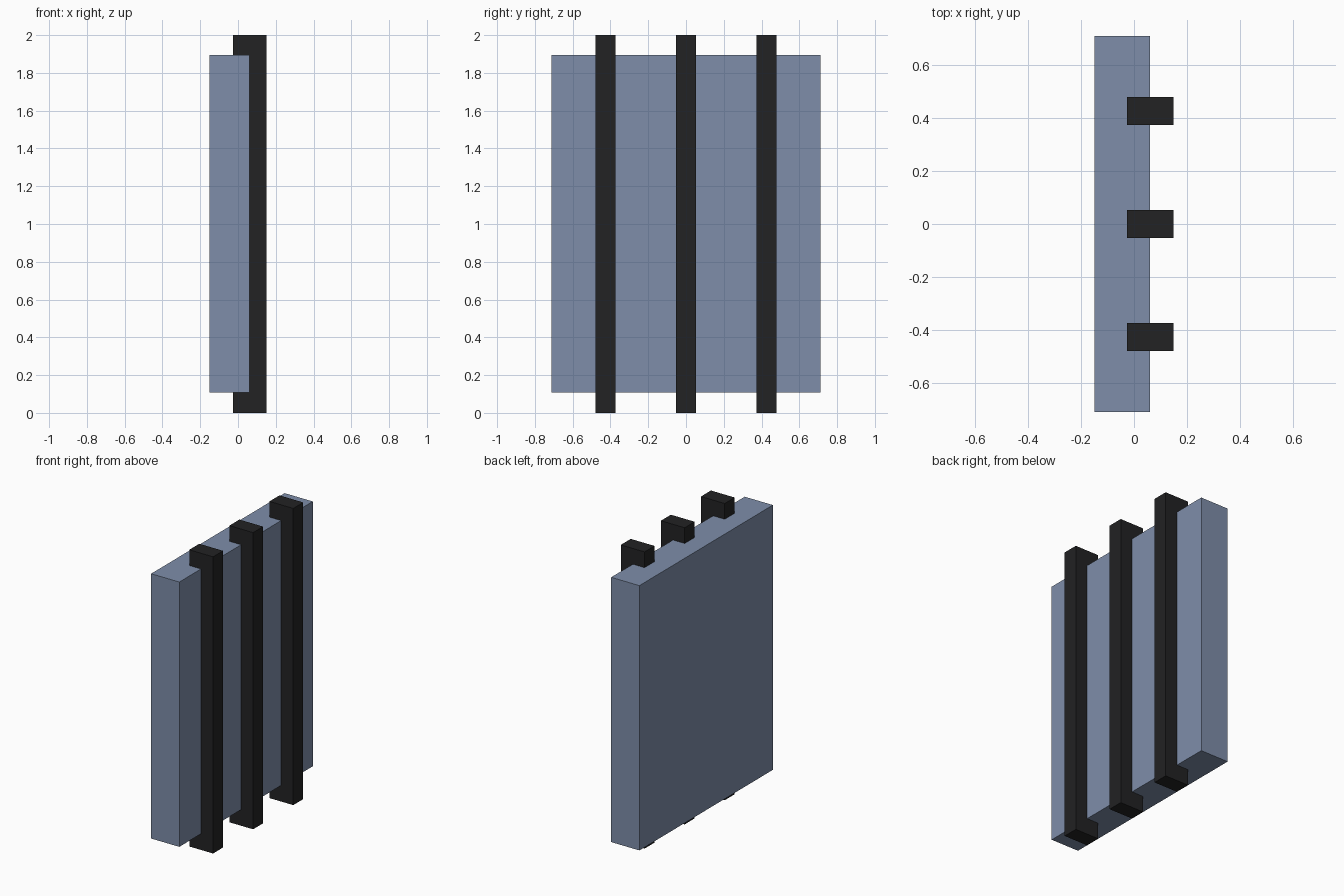
import bpy

if "Cube" in bpy.data.objects:
    bpy.data.objects.remove(bpy.data.objects["Cube"])


def material(name, rgb):
    m = bpy.data.materials.new(name)
    m.diffuse_color = (*rgb, 1.0)
    m.use_nodes = True
    m.node_tree.nodes["Principled BSDF"].inputs["Base Color"].default_value = m.diffuse_color
    return m


def box(name, lo, hi, mat):
    centre = [(a + b) / 2 for a, b in zip(lo, hi)]
    bpy.ops.mesh.primitive_cube_add(size=1, location=centre)
    ob = bpy.context.object
    ob.name = name
    ob.scale = [b - a for a, b in zip(lo, hi)]
    bpy.ops.object.transform_apply(location=False, rotation=False, scale=True)
    ob.data.materials.append(mat)
    return ob


blue = material("blue_grey", (0.21, 0.27, 0.40))
black = material("black", (0.016, 0.016, 0.017))

# Flat panel
box("panel", (-0.15, -0.711, 0.109), (0.06, 0.711, 1.894), blue)

# Three upright bars sunk into the panel's right face
for side, y in (("front", -0.427), ("middle", 0.0), ("back", 0.427)):
    box(side + "_bar", (-0.027, y - 0.053, 0.0), (0.15, y + 0.053, 2.0), black)
